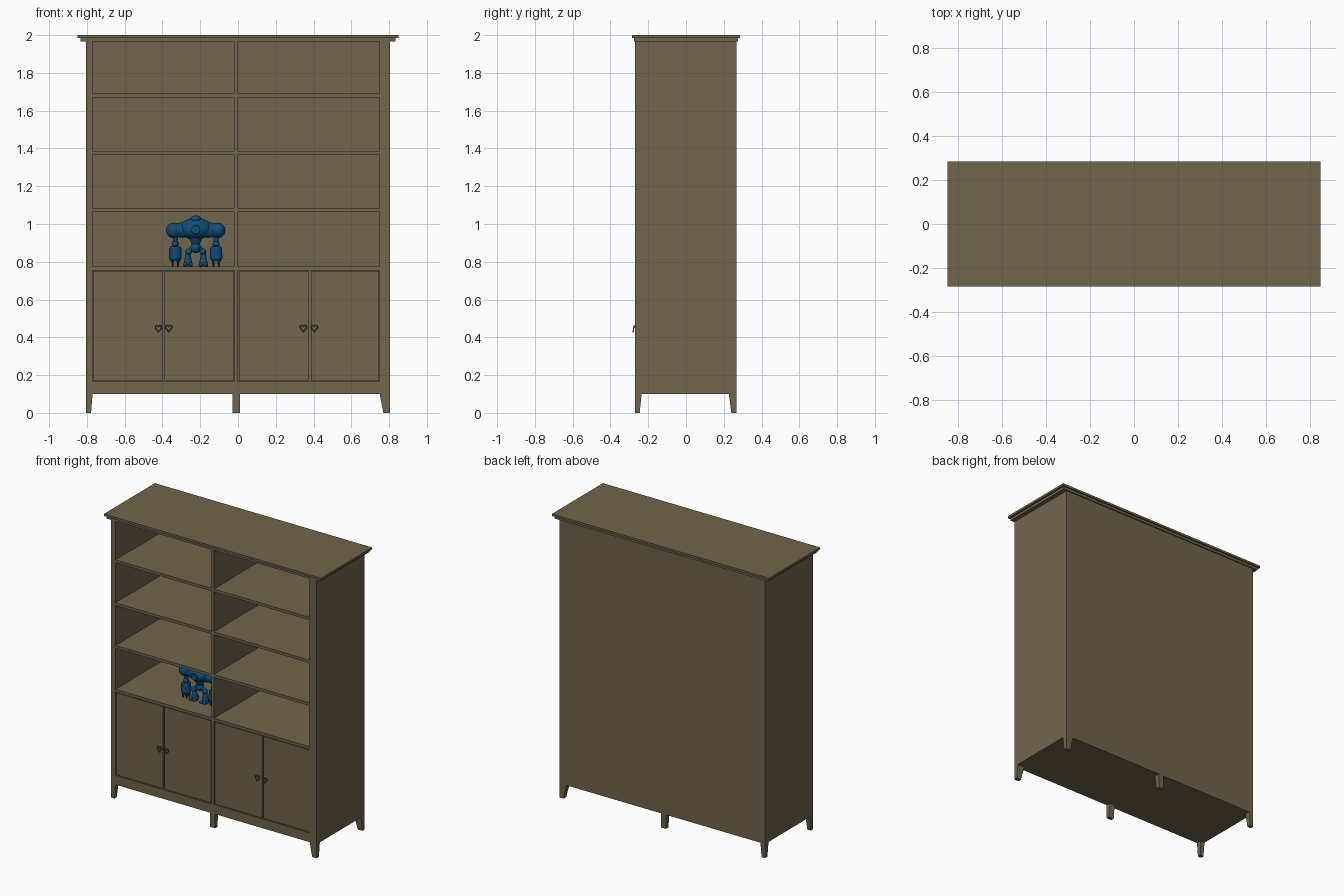
import bpy, bmesh, math
from mathutils import Vector, Matrix

if "Cube" in bpy.data.objects:
    bpy.data.objects.remove(bpy.data.objects["Cube"])


def material(name, rgb):
    m = bpy.data.materials.new(name)
    m.diffuse_color = (*rgb, 1)
    m.use_nodes = True
    m.node_tree.nodes["Principled BSDF"].inputs["Base Color"].default_value = m.diffuse_color
    return m


WOOD = material("brown_wood", (0.16, 0.13, 0.075))
BLUE = material("blue_plastic", (0.006, 0.075, 0.18))


def finish(name, bm, mat, smooth=False):
    bmesh.ops.recalc_face_normals(bm, faces=bm.faces)
    me = bpy.data.meshes.new(name)
    bm.to_mesh(me)
    bm.free()
    ob = bpy.data.objects.new(name, me)
    bpy.context.collection.objects.link(ob)
    me.materials.append(mat)
    if smooth:
        bpy.context.view_layer.objects.active = ob
        bpy.ops.object.select_all(action='DESELECT')
        ob.select_set(True)
        bpy.ops.object.shade_smooth_by_angle(angle=math.radians(35))
    return ob


def taper(name, top, bottom, z0, z1, mat=WOOD):
    """Block between a bottom and a top rectangle (x0, x1, y0, y1)."""
    bm = bmesh.new()
    for (x0, x1, y0, y1), z in ((bottom, z0), (top, z1)):
        for x in (x0, x1):
            for y in (y0, y1):
                bm.verts.new((x, y, z))
    bmesh.ops.convex_hull(bm, input=bm.verts)
    bmesh.ops.dissolve_limit(bm, angle_limit=0.01, verts=bm.verts, edges=bm.edges)
    return finish(name, bm, mat)


def box(name, x0, x1, y0, y1, z0, z1, mat=WOOD):
    return taper(name, (x0, x1, y0, y1), (x0, x1, y0, y1), z0, z1, mat)


def ball(name, loc, radii, mat=BLUE):
    bm = bmesh.new()
    bmesh.ops.create_uvsphere(bm, u_segments=24, v_segments=14, radius=1,
                              matrix=Matrix.Translation(loc) @ Matrix.Diagonal((*radii, 1)))
    return finish(name, bm, mat, True)


def rod(name, a, b, r0, r1, mat=BLUE, sides=20):
    """Cone or cylinder from point a to point b."""
    a, b = Vector(a), Vector(b)
    d = b - a
    bm = bmesh.new()
    mtx = Matrix.Translation((a + b) / 2) @ d.to_track_quat('Z', 'Y').to_matrix().to_4x4()
    bmesh.ops.create_cone(bm, cap_ends=True, segments=sides, radius1=r0, radius2=r1,
                          depth=d.length, matrix=mtx)
    return finish(name, bm, mat, True)


# Carcass
W, F, B = 0.805, -0.27, 0.267
L_IN, R_IN = -0.77, 0.75
box("left_side", -W, L_IN, F, B, 0.10, 1.967)
box("right_side", R_IN, W, F, B, 0.10, 1.967)
box("center_divider", -0.02, 0.0, F, 0.25, 0.165, 1.967)
box("back_panel", L_IN, R_IN, 0.25, B, 0.10, 1.967)
box("base", L_IN, R_IN, F, 0.25, 0.10, 0.165)

# Cornice
box("cornice_lower", -0.835, 0.835, -0.275, 0.275, 1.967, 1.985)
box("cornice_upper", -0.85, 0.85, -0.285, 0.285, 1.985, 2.0)

# Shelves in both bays
for side, x0, x1 in (("left", L_IN, -0.02), ("right", 0.0, R_IN)):
    for i, z in enumerate((0.755, 1.065, 1.367, 1.67)):
        box(f"{side}_shelf_{i}", x0, x1, F, 0.25, z, z + 0.02)

# Doors, set in with a narrow gap
for i, (x0, x1) in enumerate(((-0.765, -0.401), (-0.389, -0.025),
                              (0.008, 0.374), (0.386, 0.746))):
    box(f"door_{i}", x0, x1, -0.267, -0.247, 0.17, 0.75)

# Feet: tapered corners, straight in the middle
for name, ya, yb, ybot in (("front", F, -0.235, (F, -0.245)), ("back", 0.227, B, (0.24, B))):
    taper(f"{name}_left_leg", (-W, -0.77, ya, yb), (-W, -0.778, *ybot), 0, 0.10)
    taper(f"{name}_right_leg", (0.75, W, ya, yb), (0.77, W, *ybot), 0, 0.10)
    taper(f"{name}_middle_leg", (-0.03, 0.01, ya, yb), (-0.03, 0.01, *ybot), 0, 0.10)

# Heart-shaped ring handles
for i, x in enumerate((-0.421, -0.367, 0.346, 0.404)):
    cu = bpy.data.curves.new(f"handle_{i}", 'CURVE')
    cu.dimensions = '3D'
    cu.bevel_depth = 0.003
    cu.bevel_resolution = 2
    sp = cu.splines.new('POLY')
    n = 28
    sp.points.add(n - 1)
    for k in range(n):
        t = 2 * math.pi * k / n
        hx = 16 * math.sin(t) ** 3
        hz = 13 * math.cos(t) - 5 * math.cos(2 * t) - 2 * math.cos(3 * t) - math.cos(4 * t)
        sp.points[k].co = (x + hx * 0.00105, -0.277 + hz * 0.00018, 0.449 + hz * 0.0012, 1)
    sp.use_cyclic_u = True
    cu.materials.append(WOOD)
    bpy.context.collection.objects.link(bpy.data.objects.new(f"handle_{i}", cu))
    rod(f"handle_stem_{i}", (x, -0.262, 0.456), (x, -0.279, 0.456), 0.004, 0.004, WOOD, 10)

# Toy robot standing on the lowest left shelf
CX, CY = -0.224, -0.105
ball("robot_torso", (CX, CY, 0.975), (0.088, 0.066, 0.058))
rod("robot_neck_ring", (CX, CY, 1.012), (CX, CY, 1.03), 0.04, 0.032)
ball("robot_head", (CX, CY - 0.015, 1.025), (0.03, 0.03, 0.02))
rod("robot_waist", (CX, CY, 0.935), (CX, CY, 0.89), 0.04, 0.02)
ball("robot_pelvis", (CX, CY, 0.876), (0.027, 0.027, 0.03))
rod("robot_chest_disc", (CX, CY - 0.05, 0.97), (CX, CY - 0.07, 0.97), 0.026, 0.022)

for s, side in ((-1, "left"), (1, "right")):
    ax, lx = CX + s * 0.108, CX + s * 0.041
    # Arm
    rod(f"robot_{side}_collar", (CX + s * 0.06, CY, 0.968), (ax, CY, 0.968), 0.042, 0.036)
    ball(f"robot_{side}_shoulder", (CX + s * 0.116, CY, 0.966), (0.041, 0.041, 0.041))
    rod(f"robot_{side}_upper_arm", (ax, CY, 0.94), (ax, CY, 0.89), 0.014, 0.012)
    ball(f"robot_{side}_elbow", (ax, CY, 0.895), (0.019, 0.019, 0.017))
    rod(f"robot_{side}_forearm_top", (ax, CY, 0.882), (ax, CY, 0.868), 0.026, 0.032)
    for n, z0, z1, r0, r1 in (("forearm", 0.870, 0.82, 0.032, 0.033),
                              ("wrist", 0.82, 0.803, 0.033, 0.024)):
        rod(f"robot_{side}_{n}", (ax, CY, z0), (ax, CY, z1), r0, r1)
    for k in range(4):
        a = math.pi / 4 + k * math.pi / 2
        dx, dy = math.cos(a), math.sin(a)
        rod(f"robot_{side}_finger_{k}", (ax + 0.022 * dx, CY + 0.022 * dy, 0.812),
            (ax + 0.019 * dx, CY + 0.019 * dy, 0.776), 0.009, 0.004, sides=10)
    # Leg
    rod(f"robot_{side}_thigh", (CX + s * 0.015, CY, 0.878), (lx - s * 0.004, CY, 0.855), 0.012, 0.012)
    ball(f"robot_{side}_knee", (lx - s * 0.003, CY, 0.853), (0.018, 0.02, 0.018))
    rod(f"robot_{side}_shin", (lx, CY, 0.848), (lx, CY, 0.795), 0.012, 0.022)
    rod(f"robot_{side}_foot", (lx, CY, 0.797), (lx, CY, 0.775), 0.02, 0.025)
    for k, (dx, dy) in enumerate(((-0.014, -0.024), (0.014, -0.024), (0, 0.024))):
        ball(f"robot_{side}_toe_{k}", (lx + dx, CY + dy, 0.786), (0.011, 0.015, 0.011))
